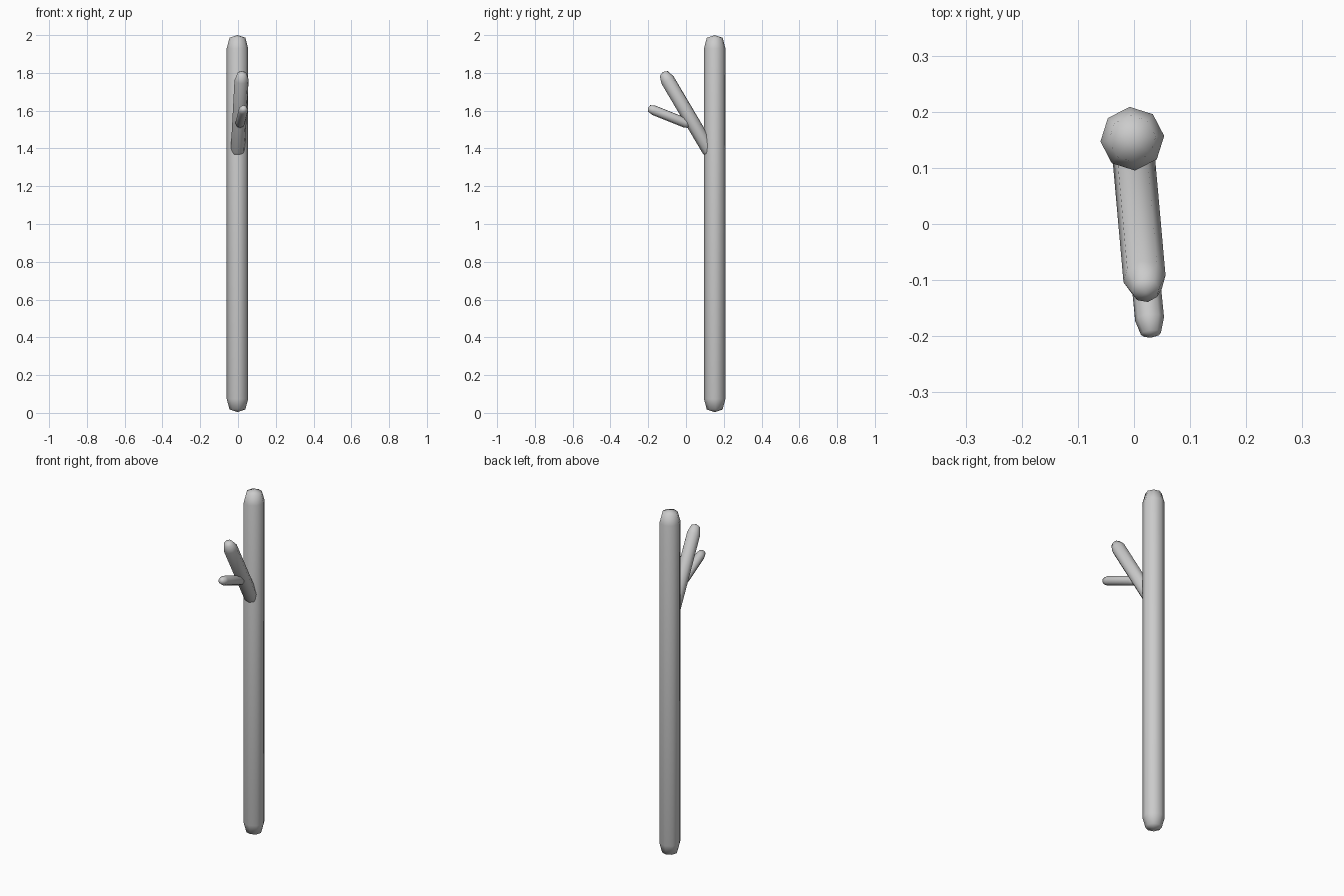
import bpy, bmesh, math
from mathutils import Vector, Matrix

if "Cube" in bpy.data.objects:
    bpy.data.objects.remove(bpy.data.objects["Cube"])


def limb(name, start, end, radius, bevel, tip, sides=8, spin=5):
    """Low-poly rod with tapered, slightly domed ends."""
    a, b = Vector(start), Vector(end)
    axis = b - a
    n = axis.length
    z = axis.normalized()
    y = Vector((0, 1, 0)) if abs(z.z) > 0.99 else Vector((0, 0, 1)).cross(z).normalized()
    x = y.cross(z).normalized()
    y = z.cross(x)
    rot = Matrix((x, y, z)).transposed()
    dome = bevel * 0.2
    # (distance along axis, radius) of each ring
    rings = [(dome, tip), (bevel, radius), (n - bevel, radius), (n - dome, tip)]
    bm = bmesh.new()
    loops = []
    for d, r in rings:
        loop = []
        for i in range(sides):
            t = math.radians(spin) + math.tau * i / sides
            loop.append(bm.verts.new(a + rot @ Vector((r * math.cos(t), r * math.sin(t), d))))
        loops.append(loop)
    poles = bm.verts.new(a), bm.verts.new(b)
    for i in range(sides):
        j = (i + 1) % sides
        for lo, hi in zip(loops, loops[1:]):
            bm.faces.new((lo[i], lo[j], hi[j], hi[i]))
        bm.faces.new((poles[0], loops[0][j], loops[0][i]))
        bm.faces.new((poles[1], loops[-1][i], loops[-1][j]))
    bmesh.ops.recalc_face_normals(bm, faces=bm.faces)
    for f in bm.faces:
        f.smooth = True
    mesh = bpy.data.meshes.new(name)
    bm.to_mesh(mesh)
    bm.free()
    obj = bpy.data.objects.new(name, mesh)
    bpy.context.collection.objects.link(obj)
    return obj


# Upright trunk
limb("trunk", (-0.003, 0.152, 0.004), (-0.003, 0.152, 2.0), 0.057, 0.07, 0.042)
# Side branch rising out of the trunk
limb("branch", (-0.003, 0.146, 1.35), (0.021, -0.123, 1.805), 0.038, 0.05, 0.025)
# Small twig on the branch
limb("twig", (0.008, 0.03, 1.522), (0.031, -0.202, 1.615), 0.026, 0.035, 0.018)
